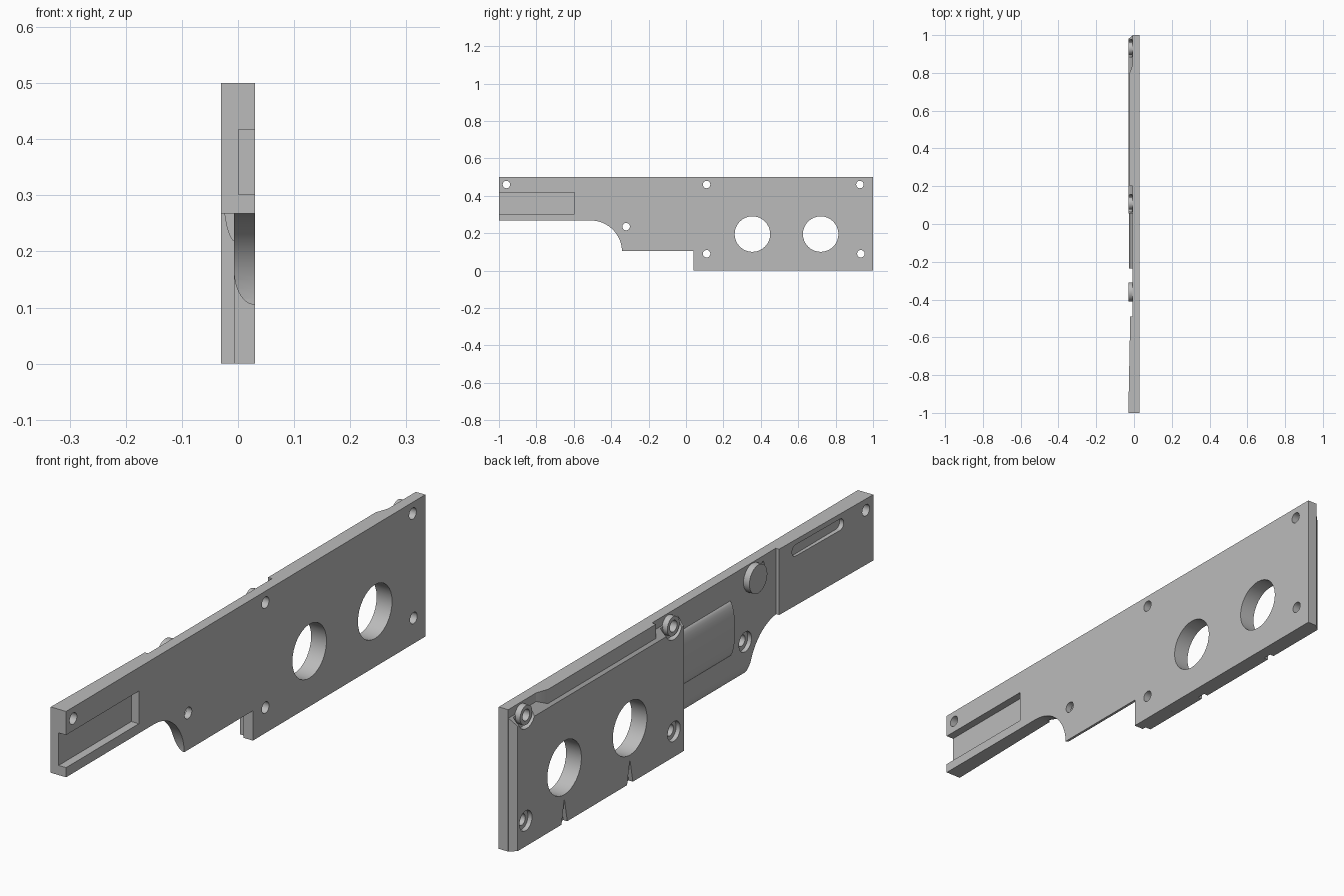
import bpy, bmesh
from math import cos, sin, pi, radians
from mathutils import Vector

cube = bpy.data.objects.get("Cube")
if cube:
    bpy.data.objects.remove(cube, do_unlink=True)

GREY = (0.5, 0.5, 0.5, 1)
metal = bpy.data.materials.new("grey metal")
metal.diffuse_color = GREY
metal.use_nodes = True
for node in metal.node_tree.nodes:
    if node.type == 'BSDF_PRINCIPLED':
        node.inputs["Base Color"].default_value = GREY


def finish(name, bm):
    bmesh.ops.recalc_face_normals(bm, faces=bm.faces)
    mesh = bpy.data.meshes.new(name)
    bm.to_mesh(mesh)
    bm.free()
    mesh.materials.append(metal)
    obj = bpy.data.objects.new(name, mesh)
    bpy.context.collection.objects.link(obj)
    return obj


def prism(name, pts, axis, lo, hi):
    """Extrude a 2D outline along the given axis between lo and hi."""
    place = {'x': lambda a, b, h: (h, a, b),
             'y': lambda a, b, h: (a, h, b),
             'z': lambda a, b, h: (a, b, h)}[axis]
    bm = bmesh.new()
    face = bm.faces.new([bm.verts.new(place(a, b, lo)) for a, b in pts])
    ext = bmesh.ops.extrude_face_region(bm, geom=[face])
    move = Vector(place(0, 0, hi - lo))
    bmesh.ops.translate(bm, vec=move, verts=[v for v in ext["geom"] if isinstance(v, bmesh.types.BMVert)])
    return finish(name, bm)


def hull(name, points):
    bm = bmesh.new()
    for p in points:
        bm.verts.new(p)
    bmesh.ops.convex_hull(bm, input=bm.verts)
    return finish(name, bm)


def arc(cy, cz, r, start, end, n):
    angles = [radians(start + (end - start) * i / n) for i in range(n + 1)]
    return [(cy + r * cos(a), cz + r * sin(a)) for a in angles]


def disc(name, y, z, r, lo, hi, n=32):
    return prism(name, arc(y, z, r, 0, 360, n)[:-1], 'x', lo, hi)


def box(name, x, y, z):
    return hull(name, [(a, b, c) for a in x for b in y for c in z])


def cut(obj, cutters):
    for c in cutters:
        c.hide_render = True
        mod = obj.modifiers.new("cut", 'BOOLEAN')
        mod.operation = 'DIFFERENCE'
        mod.solver = 'EXACT'
        mod.object = c
        bpy.context.view_layer.update()
        deps = bpy.context.evaluated_depsgraph_get()
        mesh = bpy.data.meshes.new_from_object(obj.evaluated_get(deps))
        obj.modifiers.clear()
        obj.data = mesh
        bpy.data.objects.remove(c, do_unlink=True)


def drill(y, z, r):
    return disc("drill", y, z, r, -0.1, 0.1)


SKIN = -0.007          # relief side of the base sheet
BACK, OUT = 0.03, -0.03
TOP_SCREWS = [(0.11, 0.46), (0.93, 0.46)]
LOW_SCREWS = [(0.11, 0.09), (0.935, 0.09)]
MID_SCREW = (-0.32, 0.235)
TIP_SCREW = (-0.96, 0.46)
WINDOWS = [(0.355, 0.195), (0.72, 0.195)]
KNOB = (-0.36, 0.447)

# Base sheet with the curved notch
outline = [(-1, 0.5), (-1, 0.268)] + arc(-0.51, 0.1, 0.168, 90, 0, 16)
outline += [(0.04, 0.1), (0.04, 0), (1, 0), (1, 0.5)]
base = prism("base_plate", outline, 'x', SKIN, BACK)

# Rounded lower edge of the middle, arm pocket, holes and knob groove
curve = [(BACK - 0.037 * cos(pi / 2 * i / 12), 0.165 - 0.06 * sin(pi / 2 * i / 12)) for i in range(13)]
curve[0] = (-0.05, 0.165)
curve.insert(1, (SKIN, 0.165))
edge = prism("edge", curve + [(0.05, 0.105), (0.05, 0.05), (-0.05, 0.05)], 'y', -0.6, 0.04)
pocket = box("pocket", (0.001, 0.1), (-1.1, -0.595), (0.302, 0.417))
groove = prism("groove", arc(*KNOB, 0.07, 150, 250, 14) + arc(*KNOB, 0.055, 250, 150, 14), 'x', -0.05, 0.005)
cut(base, [edge, pocket, groove, disc("sink", *MID_SCREW, 0.035, -0.05, 0.008)])
cut(base, [drill(*p, 0.02) for p in TOP_SCREWS + LOW_SCREWS + [MID_SCREW, TIP_SCREW]])
cut(base, [drill(*p, 0.095) for p in WINDOWS])

# Tapered arm with a long slot
arm = prism("arm_cover", [(-0.005, -1), (OUT, -1), (-0.02, -0.49), (-0.005, -0.49)], 'z', 0.268, 0.5)
slot_outline = arc(-0.58, 0.462, 0.02, -90, 90, 10) + arc(-0.82, 0.462, 0.02, 90, 270, 10)
cut(arm, [prism("slot", slot_outline, 'x', -0.05, -0.011), drill(*TIP_SCREW, 0.02)])

# Raised cover with sloped top and rear edges
points = [(OUT, y, z) for y in (0.055, 0.98) for z in (0, 0.44)]
points += [(-0.005, y, z) for y in (0.055, 1) for z in (0, 0.472)]
cover = hull("raised_cover", points)
cut(cover, [disc("sink", *p, 0.047, -0.05, -0.01) for p in TOP_SCREWS])
cut(cover, [disc("sink", *p, 0.035, -0.05, -0.014) for p in LOW_SCREWS])
cut(cover, [drill(*p, 0.02) for p in TOP_SCREWS + LOW_SCREWS])
cut(cover, [drill(*p, 0.095) for p in WINDOWS])
cut(cover, [prism("nick", [(y - 0.018, -0.01), (y + 0.018, -0.01), (y, 0.085)], 'x', -0.05, -0.014)
            for y, z in WINDOWS])

# Top rail with a ramped end
rail = [(-0.005, 0.2), (-0.023, 0.2), (-0.023, 0.8), (-0.005, 0.85)]
prism("top_rail", rail, 'z', 0.45, 0.5)

# Screw bosses
for i, p in enumerate(TOP_SCREWS):
    boss = disc(f"screw_boss_{i + 1}", *p, 0.034, -0.028, -0.005)
    cut(boss, [drill(*p, 0.02)])

# Shallow rounded swell in the middle
swell = [(-0.005 - 0.022 * sin(pi * i / 16), 0.315 - 0.097 * cos(pi * i / 16)) for i in range(17)]
prism("middle_swell", swell, 'y', -0.235, 0.06)

# Round knob
disc("knob", *KNOB, 0.05, OUT, -0.005)

# Smooth curved walls, keep edges sharp
for obj in bpy.context.scene.objects:
    if obj.type == 'MESH' and metal.name in obj.data.materials:
        bpy.ops.object.select_all(action='DESELECT')
        obj.select_set(True)
        bpy.context.view_layer.objects.active = obj
        bpy.ops.object.shade_smooth_by_angle(angle=radians(30))
